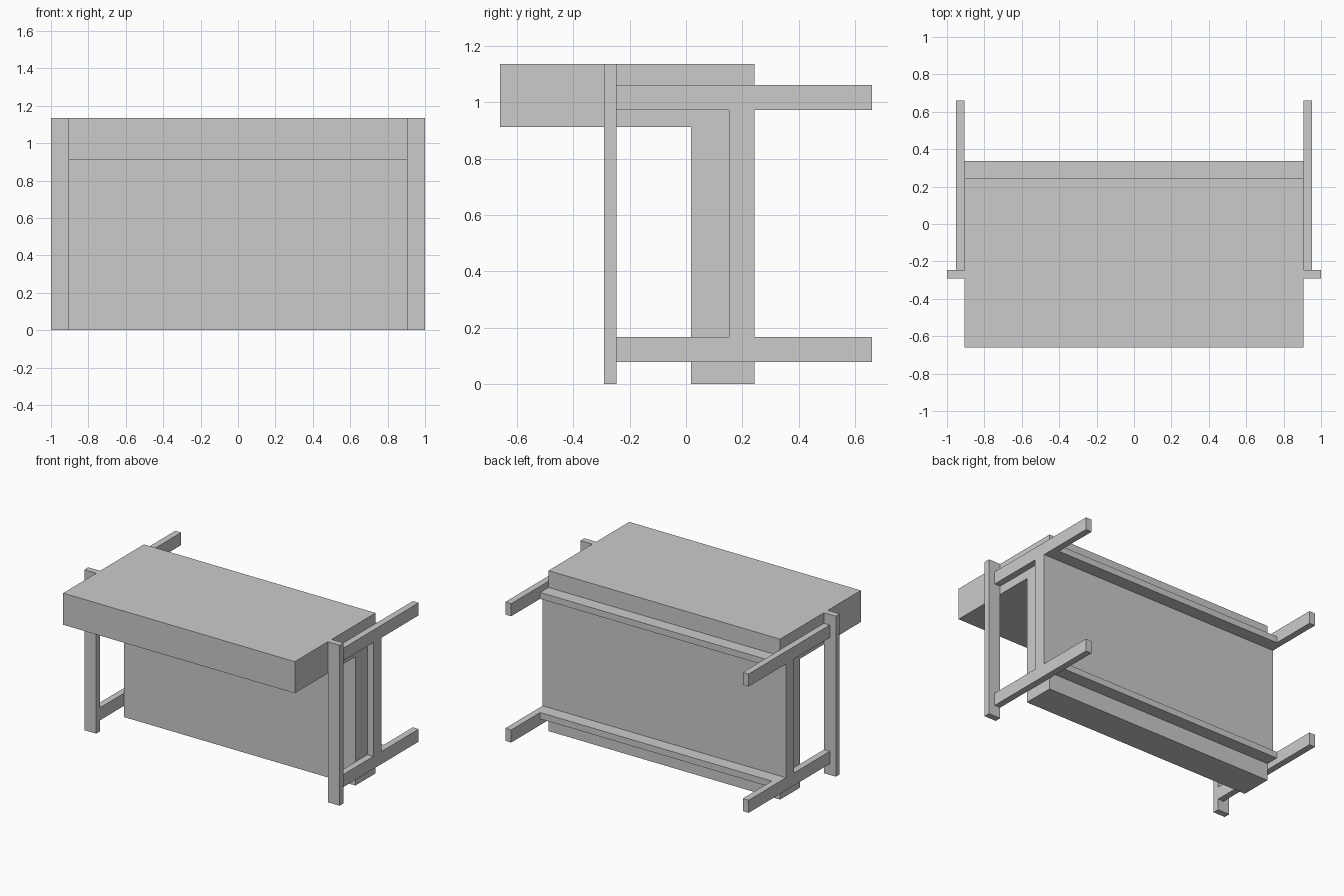
import bpy
import bmesh

if "Cube" in bpy.data.objects:
    bpy.data.objects.remove(bpy.data.objects["Cube"])

W = 0.907    # half width of the body
OUT = 0.953  # outer face of the side frames


def box(bm, x, y, z):
    """Add an axis-aligned box given (min, max) ranges."""
    verts = bmesh.ops.create_cube(bm, size=1)["verts"]
    for v in verts:
        v.co = [r[0] if c < 0 else r[1] for c, r in zip(v.co, (x, y, z))]


def finish(bm, name):
    bmesh.ops.recalc_face_normals(bm, faces=bm.faces)
    mesh = bpy.data.meshes.new(name)
    bm.to_mesh(mesh)
    bm.free()
    obj = bpy.data.objects.new(name, mesh)
    bpy.context.collection.objects.link(obj)
    return obj


def part(name, x, y, z, mirrored=False):
    bm = bmesh.new()
    box(bm, x, y, z)
    obj = finish(bm, name)
    if mirrored:
        mod = obj.modifiers.new("mirror", 'MIRROR')
        mod.use_mirror_merge = False
    return obj


# Body: thick top and upright panel, an L profile extruded across the width
profile = [(-0.66, 0.912), (0.018, 0.912), (0.018, 0), (0.243, 0),
           (0.243, 1.136), (-0.66, 1.136)]
bm = bmesh.new()
face = bm.faces.new([bm.verts.new((-W, y, z)) for y, z in profile])
ext = bmesh.ops.extrude_face_region(bm, geom=[face])["geom"]
bmesh.ops.translate(bm, vec=(2 * W, 0, 0),
                    verts=[g for g in ext if isinstance(g, bmesh.types.BMVert)])
# the starting face stays in place as the left end when it is still present
if not face.is_valid:
    bmesh.ops.holes_fill(bm, edges=[e for e in bm.edges if e.is_boundary])
finish(bm, "desk_body")

# Front legs
part("front_leg", (W, 1.0), (-0.291, -0.247), (0, 1.136), mirrored=True)

# Side frames: two long rails joined by an upright
part("upper_side_rail", (W, OUT), (-0.247, 0.66), (0.972, 1.061), mirrored=True)
part("lower_side_rail", (W, OUT), (-0.247, 0.66), (0.078, 0.167), mirrored=True)
part("side_upright", (W, OUT), (0.153, 0.243), (0.167, 0.972), mirrored=True)

# Flat rails across the back, between the side frames
part("upper_back_rail", (-W, W), (0.243, 0.336), (0.972, 1.017))
part("lower_back_rail", (-W, W), (0.243, 0.336), (0.122, 0.167))
